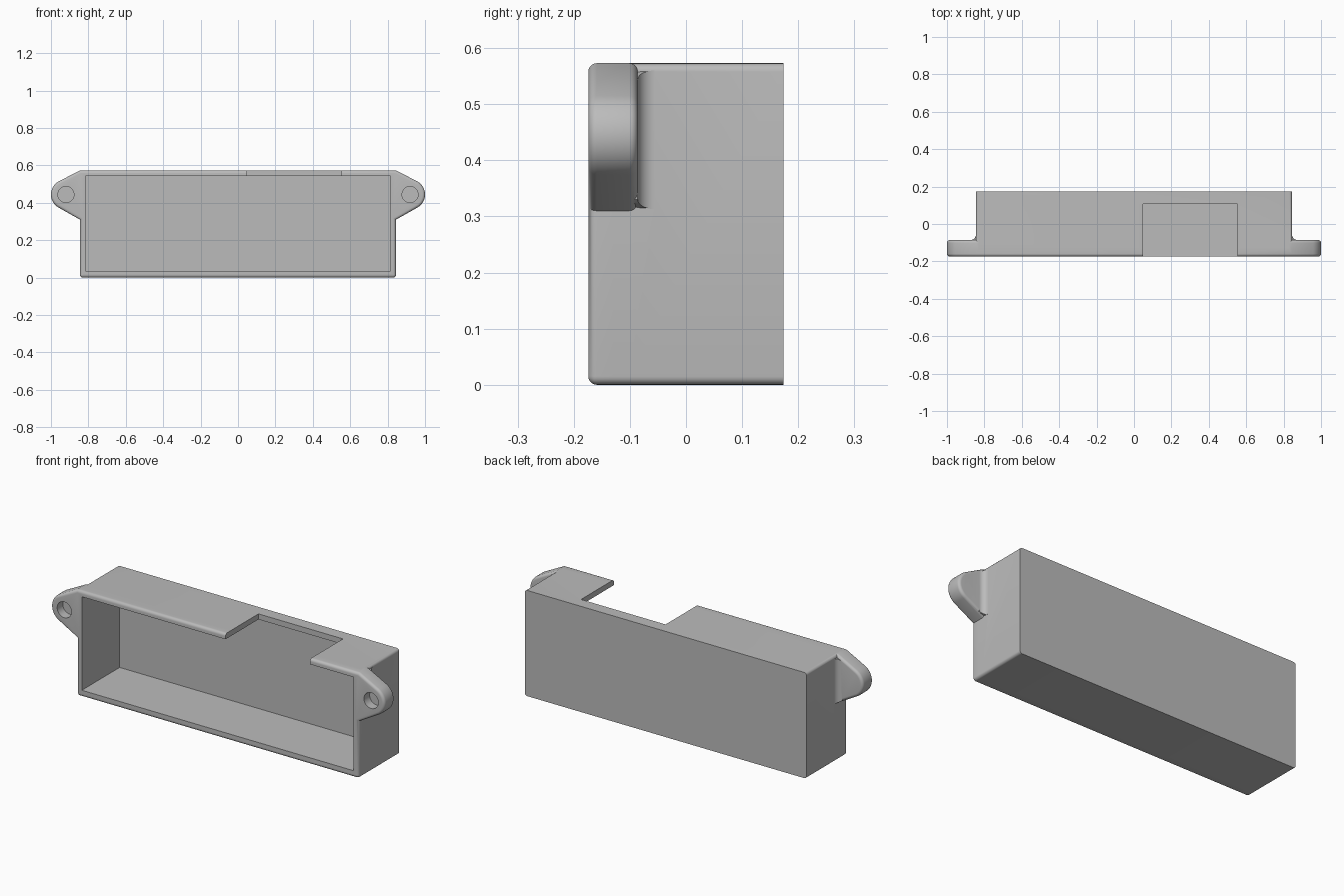
import bpy, bmesh, math
from mathutils import Vector

cube = bpy.data.objects.get("Cube")
if cube:
    bpy.data.objects.remove(cube, do_unlink=True)

grey = bpy.data.materials.new("plain grey")
grey.use_nodes = True
COLOUR = (0.5, 0.5, 0.5, 1)
grey.diffuse_color = COLOUR
grey.node_tree.nodes["Principled BSDF"].inputs["Base Color"].default_value = COLOUR

HALF_W, TOP, FRONT, BACK = 0.845, 0.573, -0.174, 0.174
EAR_BACK, EAR_LOW, ROUND, FILLET = -0.086, 0.31, 0.015, 0.03
HOLE = Vector((0.92, 0.444))
EAR_R = 0.08


def extrude(name, outline, y0, y1, round_front=0, round_back=0):
    """Extrude an (x, z) outline along y, optionally rounding the end rims."""
    bm = bmesh.new()
    face = bm.faces.new([bm.verts.new((x, y0, z)) for x, z in outline])
    new = bmesh.ops.extrude_face_region(bm, geom=[face])["geom"]
    for v in new:
        if isinstance(v, bmesh.types.BMVert):
            v.co.y = y1
    bmesh.ops.recalc_face_normals(bm, faces=bm.faces)
    for y, r in ((y0, round_front), (y1, round_back)):
        if r:
            rim = [e for e in bm.edges if all(abs(v.co.y - y) < 1e-5 for v in e.verts)]
            bmesh.ops.bevel(bm, geom=rim, offset=r, segments=5, profile=0.5, affect="EDGES")
    return finish(name, bm)


def finish(name, bm):
    mesh = bpy.data.meshes.new(name)
    bm.to_mesh(mesh)
    bm.free()
    mesh.materials.append(grey)
    obj = bpy.data.objects.new(name, mesh)
    bpy.context.collection.objects.link(obj)
    return obj


def arc(cx, cz, r, a0, a1, n):
    return [(cx + r * math.cos(a0 + (a1 - a0) * i / n),
             cz + r * math.sin(a0 + (a1 - a0) * i / n)) for i in range(n + 1)]


def rect(x0, x1, z0, z1):
    return [(x0, z0), (x1, z0), (x1, z1), (x0, z1)]


def mirrored(half):
    return half + [(-x, z) for x, z in reversed(half)]


def tangent_angle(point, side):
    """Angle on the ear's round end where the line from point touches it."""
    d = Vector(point) - HOLE
    return math.atan2(d.y, d.x) + side * math.acos(EAR_R / d.length)


# Outlines of the body and of the front flange with its two ears
low_corner = arc(HALF_W - ROUND, ROUND, ROUND, -math.pi / 2, 0, 5)
top_corner = arc(HALF_W - ROUND, TOP - ROUND, ROUND, 0, math.pi / 2, 5)
ear_top, ear_low = (HALF_W, TOP), (HALF_W, EAR_LOW)
a_top = tangent_angle(ear_top, -1)
a_low = tangent_angle(ear_low, 1)
a_low = (a_low + math.pi) % math.tau - math.pi
ear_end = arc(HOLE.x, HOLE.y, EAR_R, a_low, a_top, 24)

shell = extrude("case", mirrored(low_corner + top_corner), -0.13, BACK)
flange = extrude("flange", mirrored(low_corner + [ear_low] + ear_end + [ear_top]),
                 FRONT, EAR_BACK, ROUND, ROUND)


def ear_fillet(side):
    """Concave web between the back of an ear and the case side."""
    curve = [(HALF_W + FILLET - x, EAR_BACK + FILLET - y)
             for x, y in arc(0, 0, FILLET, 0, math.pi / 2, 8)]
    plan = curve + [(HALF_W + FILLET, EAR_BACK - 0.03),
                    (HALF_W - 0.02, EAR_BACK - 0.03), (HALF_W - 0.02, EAR_BACK + FILLET)]
    bm = bmesh.new()
    rings = []
    for start, end, inset in ((ear_low, ear_end[0], 0.003), (ear_top, ear_end[-1], -0.013)):
        slope = (end[1] - start[1]) / (end[0] - start[0])
        rings.append([bm.verts.new((side * x, y, start[1] + slope * max(x - HALF_W, 0) + inset))
                      for x, y in plan])
    bm.faces.new(rings[0])
    bm.faces.new(rings[1])
    for i in range(len(plan)):
        j = (i + 1) % len(plan)
        bm.faces.new((rings[0][i], rings[0][j], rings[1][j], rings[1][i]))
    bmesh.ops.triangulate(bm, faces=[f for f in bm.faces if len(f.verts) > 4])
    bmesh.ops.recalc_face_normals(bm, faces=bm.faces)
    return finish("ear_fillet", bm)


added = [flange, ear_fillet(1), ear_fillet(-1)]

# Cavity open to the front, notch in the roof, blind screw holes
cutters = [
    extrude("cavity_cutter", rect(-0.815, 0.815, 0.036, 0.543), -0.3, 0.15),
    extrude("notch_cutter", rect(0.047, 0.554, 0.4, 0.7), -0.3, 0.108),
]
for side in (1, -1):
    cutters.append(extrude("hole_cutter",
                           arc(side * HOLE.x, HOLE.y, 0.043, 0, math.tau * 31 / 32, 31),
                           -0.3, -0.125))

for operation, parts in (("UNION", added), ("DIFFERENCE", cutters)):
    for part in parts:
        mod = shell.modifiers.new(part.name, "BOOLEAN")
        mod.operation = operation
        mod.solver = "EXACT"
        mod.object = part

# Apply the booleans, then drop the helper solids
bpy.context.view_layer.update()
bpy.context.view_layer.objects.active = shell
for mod in list(shell.modifiers):
    bpy.ops.object.modifier_apply(modifier=mod.name)
for part in added + cutters:
    bpy.data.objects.remove(part, do_unlink=True)

bpy.ops.object.select_all(action="DESELECT")
shell.select_set(True)
bpy.ops.object.shade_smooth_by_angle(angle=math.radians(30))
